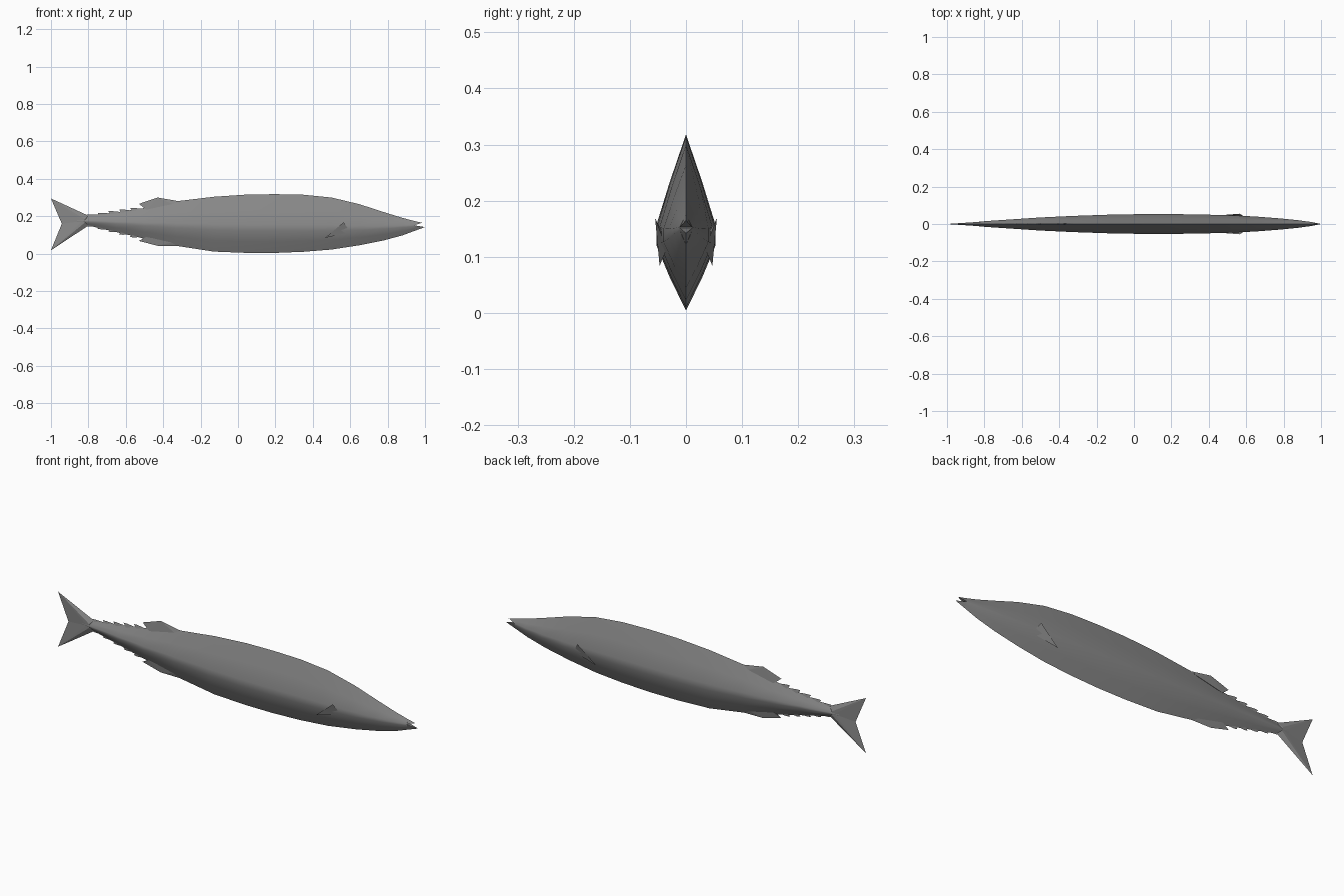
import bpy, bmesh

if "Cube" in bpy.data.objects:
    bpy.data.objects.remove(bpy.data.objects["Cube"])

grey = bpy.data.materials.new("fish grey")
grey.diffuse_color = (0.25, 0.25, 0.25, 1)
grey.use_nodes = True
grey.node_tree.nodes["Principled BSDF"].inputs["Base Color"].default_value = grey.diffuse_color


def finish(bm, name, smooth=True):
    bmesh.ops.recalc_face_normals(bm, faces=bm.faces[:])
    me = bpy.data.meshes.new(name)
    bm.to_mesh(me)
    bm.free()
    me.materials.append(grey)
    ob = bpy.data.objects.new(name, me)
    bpy.context.collection.objects.link(ob)
    if smooth:
        bpy.ops.object.select_all(action='DESELECT')
        ob.select_set(True)
        bpy.context.view_layer.objects.active = ob
        bpy.ops.object.shade_smooth_by_angle(angle=0.7)
    return ob


def hull(name, points):
    bm = bmesh.new()
    for p in points:
        bm.verts.new(p)
    bmesh.ops.convex_hull(bm, input=bm.verts[:])
    return finish(bm, name, False)


def wedge(name, edge, base, w):
    """Thin fin: sharp outline in the centre plane, thickened at its base."""
    pts = [(x, 0, z) for x, z in edge]
    pts += [(x, s * w, z) for x, z in base for s in (-1, 1)]
    return hull(name, pts)


# body: x, top, widest height, bottom, half width
sections = [
    (-0.86, .190, .174, .162, .009), (-0.80, .203, .173, .150, .015),
    (-0.65, .221, .166, .115, .025), (-0.50, .244, .158, .080, .035),
    (-0.33, .280, .150, .042, .043), (-0.13, .304, .142, .011, .050),
    (0.05, .316, .138, .004, .053), (0.20, .318, .137, .004, .053),
    (0.35, .315, .137, .010, .051), (0.50, .300, .137, .022, .047),
    (0.65, .264, .138, .045, .040), (0.78, .222, .142, .071, .030),
    (0.88, .191, .147, .098, .020), (0.945, .174, .151, .122, .011),
]
bm = bmesh.new()
rings = []
for x, t, m, b, w in sections:
    up, lo = m + (t - m) * .1, m - (m - b) * .12
    ring = [(0, t), (w * .55, m + (t - m) * .53), (w, up), (w, lo),
            (w * .55, m - (m - b) * .55), (0, b),
            (-w * .55, m - (m - b) * .55), (-w, lo), (-w, up),
            (-w * .55, m + (t - m) * .53)]
    rings.append([bm.verts.new((x, y, z)) for y, z in ring])
for r, s in zip(rings, rings[1:]):
    for i in range(10):
        j = (i + 1) % 10
        bm.faces.new((r[i], r[j], s[j], s[i]))
bm.faces.new(rings[0])
bm.faces.new(rings[-1])
finish(bm, "body")

# open mouth
wedge("upper_jaw", [(.945, .174), (.985, .165)], [(.945, .153)], .011)
wedge("lower_jaw", [(.945, .122), (1.0, .142)], [(.945, .151), (.945, .148)], .011)

# forked tail
wedge("tail_upper_lobe", [(-1, .295), (-.942, .16), (-.80, .203)],
      [(-.82, .185), (-.82, .165)], .012)
wedge("tail_lower_lobe", [(-1, .018), (-.942, .16), (-.80, .150)],
      [(-.82, .185), (-.82, .165)], .012)

# dorsal and anal fins
wedge("dorsal_fin", [(-.32, .281), (-.43, .300), (-.53, .266), (-.50, .245)],
      [(-.35, .265), (-.49, .235)], .006)
wedge("anal_fin", [(-.32, .041), (-.43, .042), (-.53, .068), (-.50, .085)],
      [(-.35, .060), (-.49, .090)], .006)

# rows of finlets towards the tail
for i in range(5):
    x = -.578 - i * .058
    f = (x + .5) / -.3
    top, bot = .244 - .041 * f, .080 + .070 * f
    h = .012 - .001 * i
    wedge("upper_finlet", [(x + .055, top + .007), (x + .02, top + h), (x, top + h)],
          [(x + .05, top - .008), (x + .015, top - .008)], .004)
    wedge("lower_finlet", [(x + .055, bot - .009), (x + .02, bot - h), (x, bot - h + .003)],
          [(x + .05, bot + .008), (x + .015, bot + .008)], .004)

# side fins
for s in (-1, 1):
    hull("pectoral_fin", [(.60, s * .034, .115), (.565, s * .055, .168),
                          (.465, s * .047, .084), (.56, s * .036, .135)])
